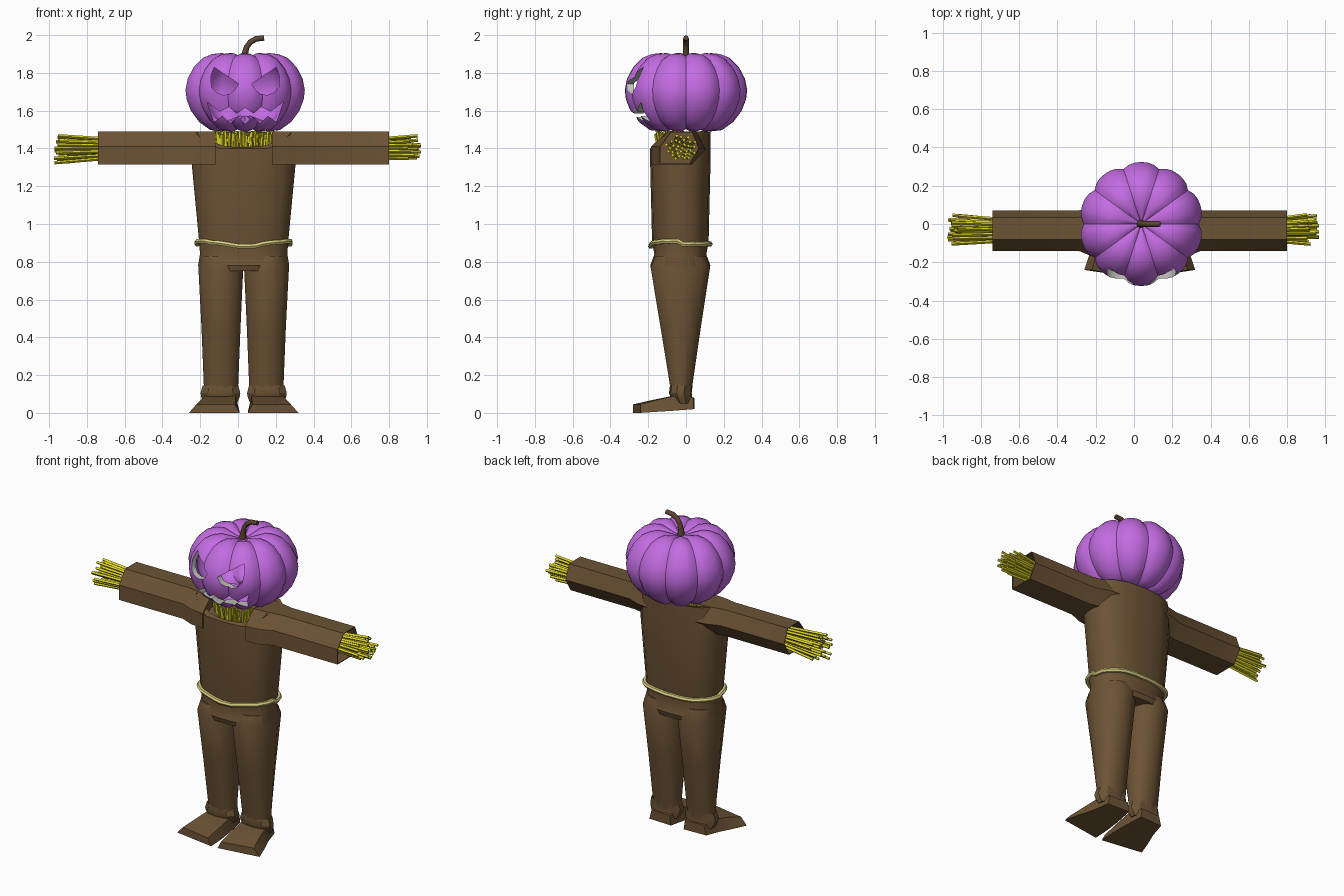
import bpy, bmesh, math, random
from mathutils import Vector

if "Cube" in bpy.data.objects:
    bpy.data.objects.remove(bpy.data.objects["Cube"])

random.seed(4)
CX = 0.03          # body symmetry plane
CY = -0.03         # body depth centre


def material(name, rgb):
    m = bpy.data.materials.new(name)
    m.diffuse_color = (*rgb, 1)
    m.use_nodes = True
    m.node_tree.nodes["Principled BSDF"].inputs["Base Color"].default_value = m.diffuse_color
    return m


BROWN = material("brown_cloth", (0.15, 0.086, 0.035))
STEM = material("dark_stem", (0.105, 0.06, 0.03))
PURPLE = material("purple_skin", (0.55, 0.15, 0.76))
GREY = material("pale_flesh", (0.56, 0.56, 0.54))
STRAW = material("yellow_straw", (0.72, 0.66, 0.02))
ROPE = material("pale_rope", (0.70, 0.62, 0.22))


def finish(name, bm, mat, smooth=None):
    bmesh.ops.recalc_face_normals(bm, faces=bm.faces)
    me = bpy.data.meshes.new(name)
    bm.to_mesh(me)
    bm.free()
    ob = bpy.data.objects.new(name, me)
    bpy.context.collection.objects.link(ob)
    me.materials.append(mat)
    if smooth:
        shade(ob, smooth)
    return ob


def select(ob):
    bpy.ops.object.select_all(action='DESELECT')
    ob.select_set(True)
    bpy.context.view_layer.objects.active = ob


def shade(ob, angle):
    select(ob)
    bpy.ops.object.shade_smooth_by_angle(angle=math.radians(angle))


def loft(name, rings, mat, smooth=None, caps=(True, True)):
    bm = bmesh.new()
    vs = [[bm.verts.new(p) for p in r] for r in rings]
    n = len(rings[0])
    for a, b in zip(vs, vs[1:]):
        for i in range(n):
            j = (i + 1) % n
            bm.faces.new((a[i], a[j], b[j], b[i]))
    if caps[0]:
        bm.faces.new(vs[0])
    if caps[1]:
        bm.faces.new(vs[-1])
    return finish(name, bm, mat, smooth)


def oval(cx, cy, rx, ry, z, n=12, power=2.0):
    """Rounded ring; a higher power makes it boxier."""
    out = []
    for i in range(n):
        a = 2 * math.pi * (i + 0.5) / n
        c, s = math.cos(a), math.sin(a)
        k = (abs(c) ** power + abs(s) ** power) ** (-1 / power)
        out.append((cx + rx * c * k, cy + ry * s * k, z))
    return out


def tube(name, pts, radius, mat, cyclic=False, res=2, kind='POLY'):
    cu = bpy.data.curves.new(name, 'CURVE')
    cu.dimensions = '3D'
    cu.bevel_depth = radius
    cu.bevel_resolution = res
    cu.use_fill_caps = True
    sp = cu.splines.new(kind)
    sp.points.add(len(pts) - 1)
    for p, q in zip(sp.points, pts):
        p.co = (*q[:3], 1)
        p.radius = q[3] if len(q) > 3 else 1
    sp.use_cyclic_u = cyclic
    ob = bpy.data.objects.new(name, cu)
    bpy.context.collection.objects.link(ob)
    cu.materials.append(mat)
    select(ob)
    bpy.ops.object.convert(target='MESH')
    shade(bpy.context.object, 50)


# Torso: hips, waist, chest, then a collar that dips at the front
def collar(rx, ry, drop):
    return [(x, y, 1.49 - drop - 0.09 * min(1, max(0, (-0.10 - y) / 0.08)))
            for x, y, _ in oval(CX, CY, rx, ry, 0, 20, 2.6)]


rings = [oval(CX, CY, rx, ry, z, 20, 2.6) for z, rx, ry in (
    (0.75, 0.235, 0.15), (0.78, 0.242, 0.16), (0.84, 0.232, 0.138),
    (0.90, 0.236, 0.15), (1.31, 0.275, 0.16), (1.385, 0.275, 0.16))]
rings += [collar(0.265, 0.16, 0), collar(0.235, 0.14, 0.005), collar(0.22, 0.125, 0.06)]
loft("torso", rings, BROWN, 35)

# Sleeves, trouser legs, boots: one of each per side
HEX = [(-0.14, 1.315), (-0.14, 1.41), (-0.08, 1.49), (0.035, 1.49), (0.07, 1.40), (0.02, 1.315)]


def hexring(s, dx, k=1.0, ky=1.0):
    return [(CX + s * dx, CY + (y - CY) * k * ky, 1.40 + (z - 1.40) * k) for y, z in HEX]


for s, side in ((-1, "left"), (1, "right")):
    loft(side + "_sleeve", [hexring(s, 0.15, 1, 1.4), hexring(s, 0.24, 1, 1.3),
                            hexring(s, 0.32), hexring(s, 0.77),
                            hexring(s, 0.77, 0.95), hexring(s, 0.69, 0.95)], BROWN, 30)

    loft(side + "_leg", [oval(CX + s * dx, cy, rx, ry, z, 12, 2.4) for z, dx, cy, rx, ry in (
        (0.83, 0.118, CY, 0.112, 0.135), (0.77, 0.121, CY, 0.121, 0.16),
        (0.45, 0.120, -0.028, 0.105, 0.108), (0.08, 0.120, -0.025, 0.09, 0.05))], BROWN, 40)

    loft(side + "_boot_cuff", [oval(CX + s * 0.123, cy, rx, ry, z, 10, 2.4) for z, cy, rx, ry in (
        (0.05, -0.015, 0.09, 0.05), (0.085, -0.025, 0.105, 0.058),
        (0.105, -0.03, 0.108, 0.06), (0.145, -0.025, 0.097, 0.06),
        (0.125, -0.025, 0.085, 0.045))], BROWN, 30)

    # Foot: cross-sections from heel to splayed toe
    # (inner offset, outer offset, inner y, outer y, sole z, top z, bevel)
    foot = []
    for i, o, yi, yo, z0, z1, b in ((0.045, 0.20, 0.045, 0.04, 0.02, 0.08, 0.015),
                                    (0.03, 0.225, -0.07, -0.06, 0.012, 0.09, 0.02),
                                    (0.022, 0.26, -0.17, -0.15, 0.006, 0.07, 0.035),
                                    (0.022, 0.29, -0.28, -0.24, 0.0, 0.045, 0.04)):
        foot.append([(CX + s * i, yi, z0), (CX + s * o, yo, z0),
                     (CX + s * (o - b), yo, z1), (CX + s * (i + b * 0.6), yi, z1)])
    loft(side + "_boot_foot", foot, BROWN, 30)

# Rope belt with a slight wave
belt = []
for i, (x, y, _) in enumerate(oval(CX, CY, 0.246, 0.157, 0, 40, 2.5)):
    wave = 0.012 * math.sin(x * 14 + 4.2) if y < CY else 0
    belt.append((x, y, 0.895 + wave + random.uniform(-0.003, 0.003)))
tube("rope_belt", belt, 0.014, ROPE, True, 1)


# Straw bundles: thin four-sided stalks
def stalk(bm, a, b, r):
    a, b = Vector(a), Vector(b)
    rot = (b - a).to_track_quat('Z', 'Y').to_matrix().to_4x4()
    rot.translation = (a + b) / 2
    bmesh.ops.create_cone(bm, cap_ends=True, segments=4, radius1=r, radius2=r,
                          depth=(b - a).length, matrix=rot)


for s, side, reach, low in ((-1, "left", 1.005, 0.085), (1, "right", 0.94, 0.06)):
    bm = bmesh.new()
    for k in range(32):
        a, q = k * 2.4, math.sqrt((k + 0.5) / 32)
        y, z = math.cos(a) * q, math.sin(a) * q
        stalk(bm, (CX + s * 0.68, CY + y * 0.06, 1.40 + z * 0.055),
              (CX + s * (reach - random.random() * 0.07), CY + y * 0.08 + 0.01 * random.random(),
               1.40 + z * (0.078 if z > 0 else low)), 0.009)
    finish(side + "_hand_straw", bm, STRAW)

bm = bmesh.new()
for k in range(72):
    a = 2 * math.pi * k / 72 + random.uniform(-0.04, 0.04)
    c, s = math.cos(a), math.sin(a)
    stalk(bm, (CX + 0.15 * c, CY + 0.105 * s, 1.36),
          (CX + 0.155 * c + random.uniform(-0.01, 0.01), CY + (0.115 + 0.02 * random.random()) * s,
           1.475 + random.uniform(-0.01, 0.02)), 0.008)
finish("neck_straw", bm, STRAW)

# Pumpkin head: ribbed profile of revolution, hollow
HX = 0.038
PROFILE = [(0.02, 1.53), (0.07, 1.51), (0.13, 1.49), (0.19, 1.497), (0.25, 1.54), (0.295, 1.60),
           (0.318, 1.66), (0.324, 1.71), (0.312, 1.77), (0.28, 1.83), (0.23, 1.88),
           (0.18, 1.90), (0.13, 1.905), (0.07, 1.885), (0.02, 1.865)]
rings = []
for r, z in PROFILE:
    ring = []
    for i in range(60):
        a = 2 * math.pi * i / 60
        groove = (1 - abs(math.sin(5 * a))) ** 1.5
        rr = r * (1 - 0.07 * groove)
        zz = 1.70 + (z - 1.70) * (1 - 0.06 * groove)
        ring.append((HX + rr * math.cos(a), rr * math.sin(a), zz))
    rings.append(ring)
head = loft("pumpkin_head", rings, PURPLE)
solid = head.modifiers.new("wall", 'SOLIDIFY')
solid.thickness = 0.035
solid.offset = -1

# Carved face: prisms cut through the front wall, leaving pale cut edges
EYE = [(0.035, 1.742), (0.165, 1.83), (0.182, 1.78), (0.178, 1.725), (0.15, 1.695),
       (0.115, 1.682), (0.08, 1.69), (0.055, 1.71)]
UPPER = [(0, 1.615), (0.045, 1.585), (0.085, 1.62), (0.135, 1.595), (0.202, 1.645)]
LOWER = [(0.165, 1.54), (0.12, 1.572), (0.08, 1.533), (0.04, 1.567), (0, 1.53)]
half = UPPER + LOWER
mouth = half + [(-x, z) for x, z in reversed(half) if x > 0]
cuts = [EYE, [(-x, z) for x, z in EYE], mouth]
for n, shape in enumerate(cuts):
    cutter = loft("face_cutter_%d" % n, [[(HX + x, y, z) for x, z in shape] for y in (-0.5, -0.08)], GREY)
    cutter.hide_render = True
    b = head.modifiers.new("carve", 'BOOLEAN')
    b.operation = 'DIFFERENCE'
    b.solver = 'EXACT'
    b.material_mode = 'TRANSFER'
    b.object = cutter
select(head)
for m in list(head.modifiers):
    bpy.ops.object.modifier_apply(modifier=m.name)
for ob in [o for o in bpy.data.objects if o.name.startswith("face_cutter")]:
    bpy.data.objects.remove(ob, do_unlink=True)
shade(head, 40)

# Curled stem
tube("pumpkin_stem", [(0.034, 0, 1.85, 1.5), (0.036, 0, 1.90, 1.15), (0.045, 0, 1.935, 1), (0.065, 0, 1.963, 1),
                      (0.095, 0, 1.98, 1), (0.138, 0, 1.985, 0.95)], 0.015, STEM)
